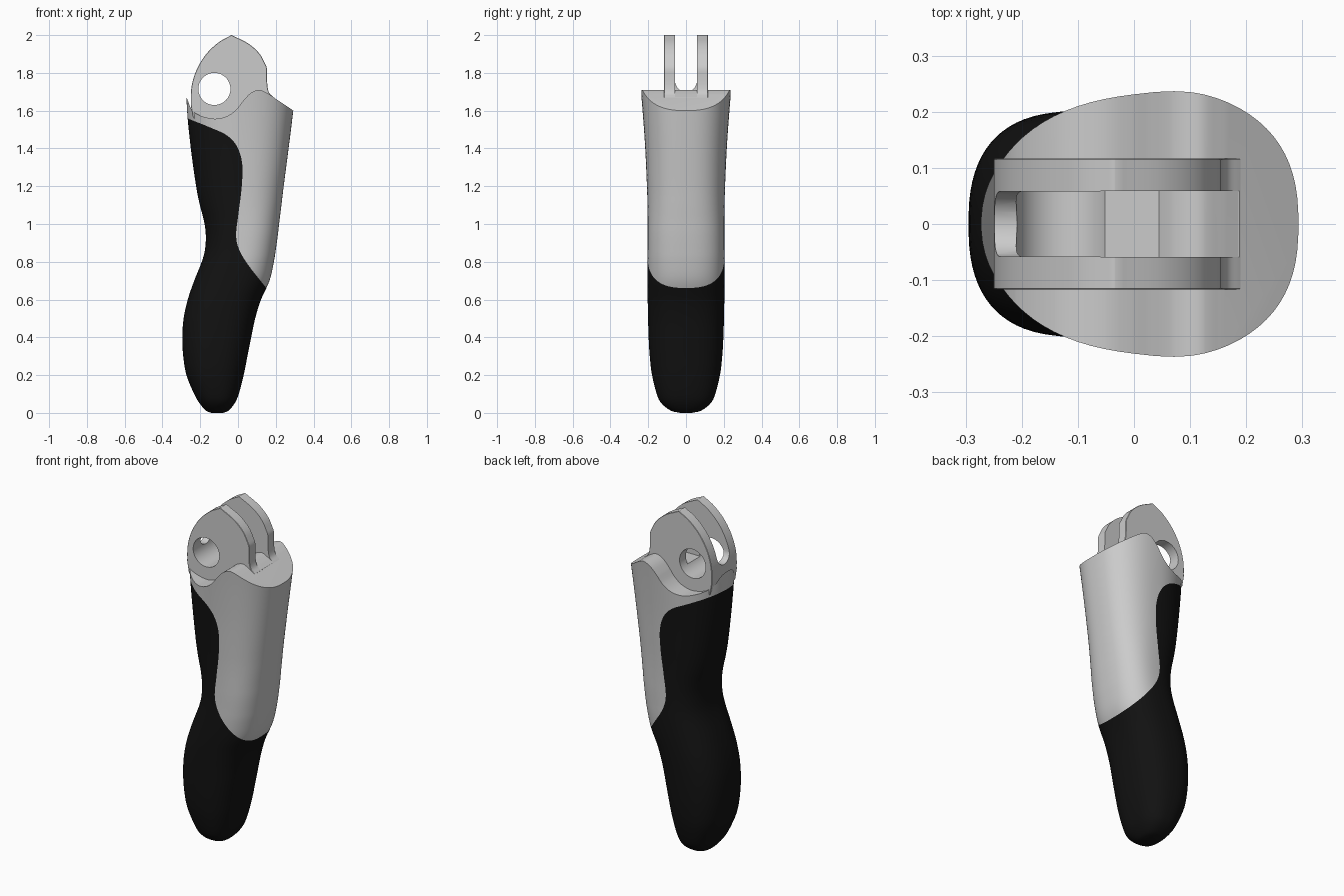
import bpy, bmesh, math
from mathutils import Vector

if "Cube" in bpy.data.objects:
    bpy.data.objects.remove(bpy.data.objects["Cube"])


def spline(pts, steps=8):
    """Catmull-Rom curve through points of any dimension."""
    p = [Vector(q) for q in pts]
    p = [2 * p[0] - p[1]] + p + [2 * p[-1] - p[-2]]
    out = []
    for a, b, c, d in zip(p, p[1:], p[2:], p[3:]):
        for i in range(steps):
            t = i / steps
            out.append(0.5 * (2 * b + (c - a) * t + (2 * a - 5 * b + 4 * c - d) * t**2
                              + (3 * b - a - 3 * c + d) * t**3))
    return out + [p[-2]]


def make(name, bm):
    bmesh.ops.recalc_face_normals(bm, faces=bm.faces)
    me = bpy.data.meshes.new(name)
    bm.to_mesh(me)
    bm.free()
    ob = bpy.data.objects.new(name, me)
    bpy.context.collection.objects.link(ob)
    return ob


def prism(name, pts, lo, hi, axis='Y'):
    """Extrude an outline: (x, z) along Y or (y, z) along X."""
    def at(p, d):
        return (p[0], d, p[1]) if axis == 'Y' else (d, p[0], p[1])
    bm = bmesh.new()
    f = bm.faces.new([bm.verts.new(at(p, lo)) for p in pts])
    ext = bmesh.ops.extrude_face_region(bm, geom=[f])['geom']
    move = Vector(at((0, 0), hi - lo))
    bmesh.ops.translate(bm, vec=move, verts=[v for v in ext if isinstance(v, bmesh.types.BMVert)])
    return make(name, bm)


def apply_mods(ob):
    dg = bpy.context.evaluated_depsgraph_get()
    me = bpy.data.meshes.new_from_object(ob.evaluated_get(dg))
    ob.modifiers.clear()
    ob.data = me


def boolean(ob, cutter, op):
    m = ob.modifiers.new("cut", 'BOOLEAN')
    m.operation, m.solver, m.object = op, 'EXACT', cutter
    apply_mods(ob)
    bpy.data.objects.remove(cutter)


def smooth(ob, deg=32):
    bpy.ops.object.select_all(action='DESELECT')
    ob.select_set(True)
    bpy.context.view_layer.objects.active = ob
    bpy.ops.object.shade_smooth_by_angle(angle=math.radians(deg))


# Handle body stations: z, left x, right x, half width
STATIONS = [
    (0.000, -0.140, -0.080), (0.012, -0.170, -0.050), (0.05, -0.203, -0.018),
    (0.10, -0.232, 0.004), (0.20, -0.273, 0.030), (0.30, -0.290, 0.050),
    (0.40, -0.295, 0.070), (0.50, -0.288, 0.091), (0.60, -0.266, 0.122),
    (0.70, -0.232, 0.167), (0.80, -0.192, 0.190), (0.87, -0.174, 0.201),
    (0.95, -0.171, 0.212), (1.02, -0.181, 0.220), (1.10, -0.202, 0.230),
    (1.20, -0.222, 0.242), (1.40, -0.250, 0.268), (1.60, -0.270, 0.293),
    (1.76, -0.274, 0.312)]
WIDTHS = [0.03, 0.08, 0.13, 0.155, 0.18, 0.192, 0.198, 0.201, 0.203, 0.204,
          0.204, 0.203, 0.203, 0.203, 0.204, 0.207, 0.216, 0.23, 0.244]


def body(name):
    bm = bmesh.new()
    rings, n = [], 72
    for z, xl, xr, w in spline([(*s, w) for s, w in zip(STATIONS, WIDTHS)], 4):
        k = min(1, max(0, (z - 1.0) / 0.6))
        ring = []
        for i in range(n):
            a = 2 * math.pi * (i + 0.5) / n
            c, s = math.cos(a), math.sin(a)
            e = 2 / (2.5 if c > 0 else 2.5 - 0.45 * k)
            x = (xl + xr) / 2 + (xr - xl) / 2 * math.copysign(abs(c)**e, c)
            ring.append(bm.verts.new((x, w * math.copysign(abs(s)**e, s), z)))
        rings.append(ring)
    for r, q in zip(rings, rings[1:]):
        for i in range(n):
            j = (i + 1) % n
            bm.faces.new((r[i], r[j], q[j], q[i]))
    bm.faces.new(rings[0][::-1])
    bm.faces.new(rings[-1])
    return make(name, bm)


# Seam between grip and shell, and wavy top rim (x, z)
seam = [(-0.4, 1.605)] + spline([
    (-0.27, 1.56), (-0.15, 1.512), (-0.06, 1.47), (-0.005, 1.41), (0.022, 1.32),
    (0.02, 1.2), (0.003, 1.06), (-0.01, 0.94), (0.008, 0.86), (0.06, 0.775),
    (0.155, 0.655)], 6) + [(0.25, 0.53)]
rim = [(0.45, 1.5), (0.293, 1.6)] + spline([
    (0.16, 1.69), (0.115, 1.71), (0.07, 1.695), (0.03, 1.655), (-0.01, 1.605),
    (-0.06, 1.57), (-0.125, 1.557), (-0.2, 1.574), (-0.245, 1.605),
    (-0.268, 1.66)], 5) + [(-0.4, 1.9)]

# Black soft grip
grip = body("soft_grip")
boolean(grip, prism("grip_cutter", seam + [(0.6, 0.53), (0.6, 2.2), (-0.4, 2.2)], -0.5, 0.5),
        'DIFFERENCE')
black = bpy.data.materials.new("black_rubber")
black.diffuse_color = (0.006, 0.006, 0.006, 1)
black.use_nodes = True
black.node_tree.nodes["Principled BSDF"].inputs["Base Color"].default_value = black.diffuse_color
grip.data.materials.clear()
grip.data.materials.append(black)
smooth(grip)

# Grey hard shell
shell = body("hard_shell")
boolean(shell, prism("shell_cutter", seam + [(0.45, 0.53)] + rim, -0.5, 0.5), 'INTERSECT')
smooth(shell)

# Fork with two lugs, pin hole and slot
outline = [(-0.2, 1.5), (-0.24, 1.57)] + spline([
    (-0.25, 1.63), (-0.247, 1.72), (-0.222, 1.81), (-0.172, 1.895), (-0.105, 1.96),
    (-0.035, 2.0)], 6) + spline([
        (-0.034, 2.0), (0.055, 1.955), (0.115, 1.9), (0.15, 1.835)], 6) + spline([
            (0.154, 1.82), (0.155, 1.74), (0.165, 1.695), (0.19, 1.67)], 5) + [(0.15, 1.5)]
fork = prism("fork", outline, -0.117, 0.117)
bev = fork.modifiers.new("bevel", 'BEVEL')
bev.width, bev.segments, bev.angle_limit = 0.006, 1, math.radians(75)
apply_mods(fork)
u_slot = [(0.058 * math.cos(a), 1.758 + 0.058 * math.sin(a))
          for a in (math.pi + math.pi * i / 16 for i in range(17))]
boolean(fork, prism("slot_cutter", u_slot + [(0.058, 2.2), (-0.058, 2.2)], -0.5, 0.5, 'X'),
        'DIFFERENCE')
boolean(fork, prism("floor_cutter", [(-0.06, 1.672), (0.4, 1.672), (0.4, 2.1), (-0.06, 2.1)],
                    -0.0585, 0.0585), 'DIFFERENCE')
hole = [(-0.125 + 0.085 * math.cos(a), 1.715 + 0.085 * math.sin(a))
        for a in (2 * math.pi * i / 48 for i in range(48))]
boolean(fork, prism("hole_cutter", hole, -0.3, 0.3), 'DIFFERENCE')
smooth(fork)
